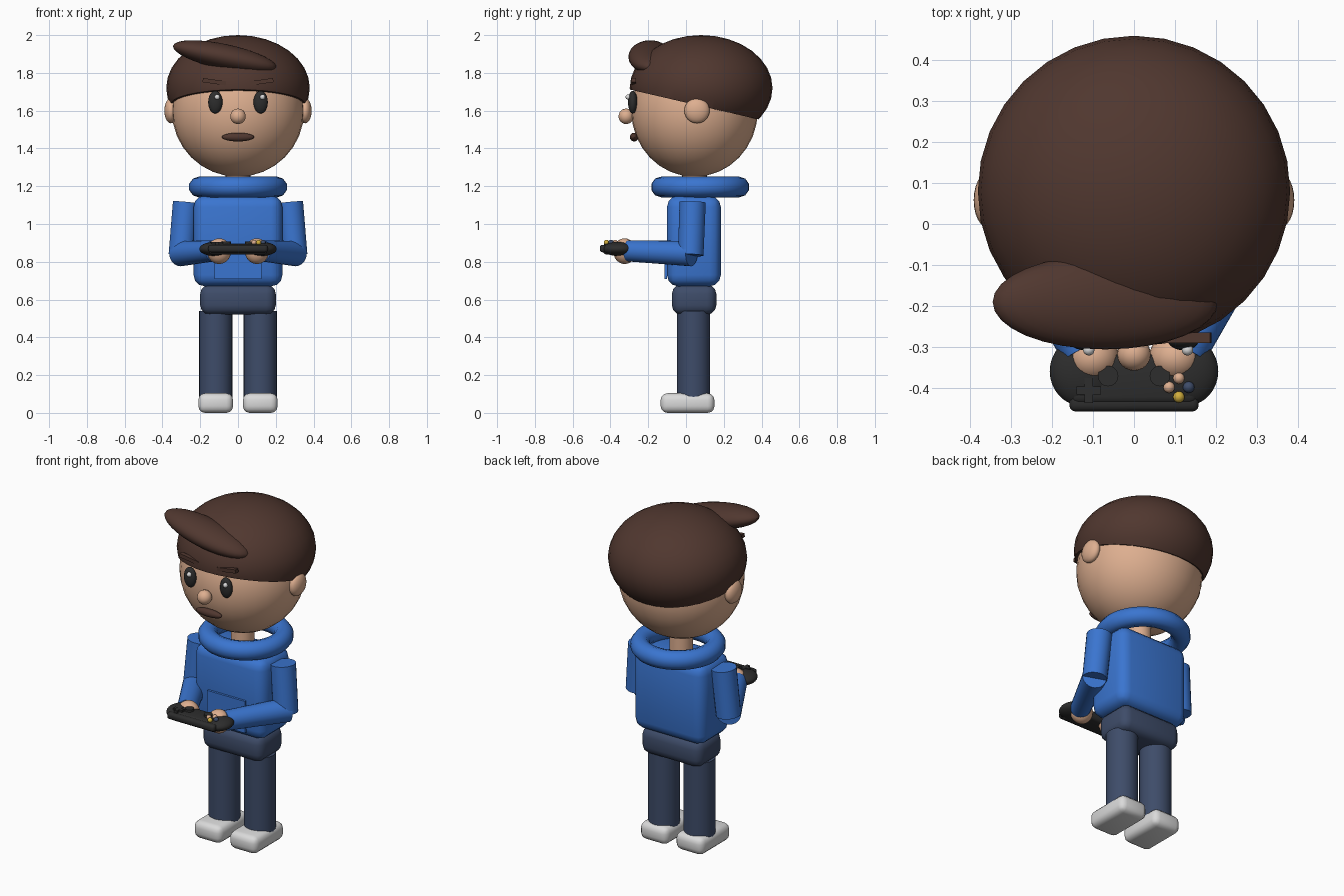
import bpy, bmesh, math
from mathutils import Vector, Matrix

if "Cube" in bpy.data.objects:
    bpy.data.objects.remove(bpy.data.objects["Cube"], do_unlink=True)


def material(name, hex_code):
    rgb = [int(hex_code[i:i + 2], 16) / 255 for i in (0, 2, 4)]
    lin = [c / 12.92 if c < 0.04 else ((c + 0.055) / 1.055) ** 2.4 for c in rgb]
    mat = bpy.data.materials.new(name)
    mat.use_nodes = True
    mat.diffuse_color = (*lin, 1)
    mat.node_tree.nodes["Principled BSDF"].inputs["Base Color"].default_value = (*lin, 1)
    return mat


SKIN = material("skin", "DEAF90")
HAIR = material("dark_brown", "50372F")
BLUE = material("hoodie_blue", "3A75D0")
NAVY = material("trouser_navy", "3E4C69")
WHITE = material("shoe_white", "DADADA")
BLACK = material("soft_black", "2D2D2D")
GOLD = material("button_gold", "D2AE3C")


def finish(name, bm, mat, smooth=40):
    mesh = bpy.data.meshes.new(name)
    bmesh.ops.recalc_face_normals(bm, faces=bm.faces)
    bm.to_mesh(mesh)
    bm.free()
    mesh.materials.append(mat)
    obj = bpy.data.objects.new(name, mesh)
    bpy.context.collection.objects.link(obj)
    bpy.ops.object.select_all(action="DESELECT")
    obj.select_set(True)
    bpy.context.view_layer.objects.active = obj
    bpy.ops.object.shade_smooth_by_angle(angle=math.radians(smooth))
    return obj


def placed(loc, size, tilt=0):
    # Scale, tilt about the y axis, then move
    return (Matrix.Translation(loc) @ Matrix.Rotation(math.radians(tilt), 4, "Y")
            @ Matrix.Diagonal((*size, 1)))


def ball(name, loc, radii, mat, tilt=0, seg=32, cut=None):
    bm = bmesh.new()
    bmesh.ops.create_uvsphere(bm, u_segments=seg, v_segments=seg // 2, radius=1,
                              matrix=placed(loc, radii, tilt))
    if cut:
        bmesh.ops.bisect_plane(bm, geom=bm.verts[:] + bm.edges[:] + bm.faces[:],
                               plane_co=cut[0], plane_no=cut[1], clear_inner=True)
        bmesh.ops.holes_fill(bm, edges=[e for e in bm.edges if e.is_boundary])
    return finish(name, bm, mat)


def box(name, loc, size, mat, bevel=0, seg=3, tilt=0):
    bm = bmesh.new()
    bmesh.ops.create_cube(bm, size=1, matrix=placed(loc, size, tilt))
    if bevel:
        bmesh.ops.bevel(bm, geom=bm.edges[:], offset=bevel, segments=seg,
                        profile=0.5, affect="EDGES")
    return finish(name, bm, mat)


def tube(name, start, end, r1, r2, mat, seg=24):
    a, b = Vector(start), Vector(end)
    turn = (b - a).to_track_quat("Z", "Y").to_matrix().to_4x4()
    bm = bmesh.new()
    bmesh.ops.create_cone(bm, cap_ends=True, segments=seg, radius1=r1, radius2=r2,
                          depth=(b - a).length,
                          matrix=Matrix.Translation((a + b) / 2) @ turn)
    return finish(name, bm, mat)


def ring(name, loc, major, minor, mat, seg=40, sides=10):
    # Circle of points spun around the vertical axis
    bm = bmesh.new()
    pts = []
    for i in range(sides):
        a = math.tau * (i + 0.5) / sides
        pts.append(bm.verts.new((major + minor * math.cos(a), 0, minor * math.sin(a))))
    edges = [bm.edges.new((pts[i - 1], pts[i])) for i in range(sides)]
    bmesh.ops.spin(bm, geom=pts + edges, cent=(0, 0, 0), axis=(0, 0, 1),
                   angle=math.tau, steps=seg, use_duplicate=False)
    bmesh.ops.remove_doubles(bm, verts=bm.verts, dist=0.0005)
    bmesh.ops.translate(bm, verts=bm.verts, vec=loc)
    return finish(name, bm, mat)


# Head and hair
ball("head", (0, 0.045, 1.6), (0.35, 0.335, 0.35), SKIN)
ball("hair", (0, 0.08, 1.72), (0.38, 0.378, 0.28), HAIR,
     cut=((0, -0.29, 1.71), (0, 0.232, 1)))
ball("hair_tuft", (-0.07, -0.19, 1.885), (0.28, 0.115, 0.067), HAIR, tilt=12)
ball("nose", (0, -0.317, 1.57), (0.041, 0.04, 0.041), SKIN, seg=24)
ball("mouth", (0, -0.275, 1.46), (0.086, 0.022, 0.023), HAIR, seg=24)

# Neck, body and hood collar
tube("neck", (0, 0.045, 1.1), (0, 0.045, 1.32), 0.065, 0.065, SKIN)
box("torso", (0, 0.042, 0.91), (0.47, 0.285, 0.48), BLUE, bevel=0.06)
box("front_pocket", (0, -0.107, 0.805), (0.25, 0.014, 0.19), BLUE)
ring("hood_collar", (0, 0.075, 1.196), 0.206, 0.055, BLUE)
box("hips", (0, 0.043, 0.6), (0.4, 0.235, 0.16), NAVY, bevel=0.05)

# Paired parts
for side, s in (("left", 1), ("right", -1)):
    ball(side + "_ear", (s * 0.355, 0.058, 1.6), (0.035, 0.067, 0.067), SKIN, seg=24)
    ball(side + "_eye", (s * 0.12, -0.282, 1.645), (0.038, 0.025, 0.06), BLACK, seg=24)
    ball(side + "_eye_glint", (s * 0.12 + 0.01, -0.306, 1.672), (0.014,) * 3, WHITE, seg=16)
    box(side + "_eyebrow", (s * 0.125, -0.277, 1.753), (0.125, 0.025, 0.022), HAIR,
        tilt=-s * 8)

    tube(side + "_leg", (s * 0.118, 0.04, 0.08), (s * 0.118, 0.04, 0.54),
         0.088, 0.088, NAVY)
    box(side + "_shoe", (s * 0.118, 0.008, 0.052), (0.184, 0.285, 0.104), WHITE,
        bevel=0.036)

    tube(side + "_upper_arm", (s * 0.275, 0.035, 1.115), (s * 0.3, 0.025, 0.835),
         0.07, 0.068, BLUE)
    tube(side + "_forearm", (s * 0.305, 0.03, 0.843), (s * 0.125, -0.305, 0.858),
         0.067, 0.056, BLUE)
    ball(side + "_hand", (s * 0.1, -0.325, 0.856), (0.064, 0.06, 0.068), SKIN, seg=24)

    # Gamepad grip and stick
    ball(side + "_grip", (s * 0.125, -0.358, 0.868), (0.08, 0.085, 0.037), BLACK)
    tube(side + "_stick", (s * 0.063, -0.37, 0.88), (s * 0.063, -0.37, 0.908),
         0.025, 0.025, BLACK, seg=16)

# Gamepad body, shoulder bar and controls
box("gamepad_body", (0, -0.378, 0.866), (0.31, 0.125, 0.056), BLACK, bevel=0.02)
box("gamepad_shoulder_bar", (0, -0.436, 0.87), (0.315, 0.04, 0.04), BLACK, bevel=0.015)
for name, w, d in (("across", 0.06, 0.02), ("along", 0.02, 0.06)):
    box("direction_pad_" + name, (-0.11, -0.405, 0.898), (w, d, 0.016), BLACK)
for name, dx, dy, mat in (("front", 0, -0.024, GOLD), ("left", 0.024, 0, NAVY),
                          ("right", -0.024, 0, SKIN), ("back", 0, 0.022, SKIN)):
    ball(name + "_button", (0.109 + dx, -0.397 + dy, 0.902), (0.014,) * 3, mat, seg=16)
